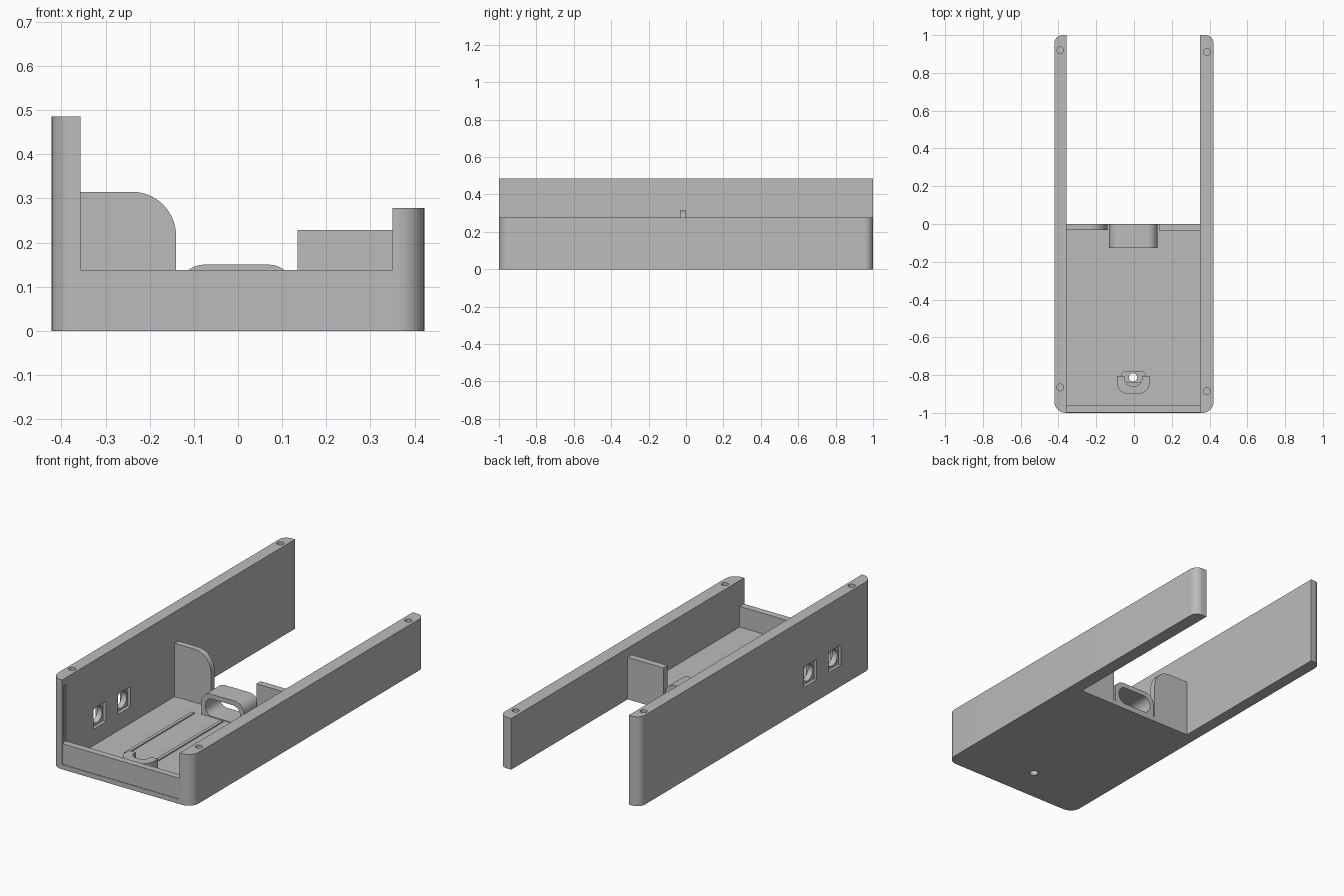
import bpy, bmesh, math
from mathutils import Vector

if "Cube" in bpy.data.objects:
    bpy.data.objects.remove(bpy.data.objects["Cube"], do_unlink=True)

grey = bpy.data.materials.new("plain_grey")
grey.use_nodes = True
COLOUR = (0.5, 0.5, 0.5, 1)
grey.diffuse_color = COLOUR
grey.node_tree.nodes["Principled BSDF"].inputs["Base Color"].default_value = COLOUR


def rounded(x0, y0, x1, y1, radii, steps=10):
    """Rectangle outline; radii go lower left, lower right, upper right, upper left."""
    corners = [(x0, y0, 1, 1), (x1, y0, -1, 1), (x1, y1, -1, -1), (x0, y1, 1, -1)]
    pts = []
    for i, ((x, y, sx, sy), r) in enumerate(zip(corners, radii)):
        if r == 0:
            pts.append((x, y))
            continue
        for k in range(steps + 1):
            a = math.pi + (i + k / steps) * math.pi / 2
            pts.append((x + sx * r + r * math.cos(a), y + sy * r + r * math.sin(a)))
    return pts


def extrude(name, outline, a, b, axis="Z"):
    """Prism from an outline; axis Z uses (x, y) points, axis Y uses (x, z) points."""
    place = (lambda p: (p[0], p[1], a)) if axis == "Z" else (lambda p: (p[0], a, p[1]))
    push = Vector((0, 0, b - a)) if axis == "Z" else Vector((0, b - a, 0))
    bm = bmesh.new()
    face = bm.faces.new([bm.verts.new(place(p)) for p in outline])
    new = bmesh.ops.extrude_face_region(bm, geom=[face])["geom"]
    bmesh.ops.translate(bm, vec=push, verts=[v for v in new if isinstance(v, bmesh.types.BMVert)])
    bmesh.ops.recalc_face_normals(bm, faces=bm.faces)
    mesh = bpy.data.meshes.new(name)
    bm.to_mesh(mesh)
    bm.free()
    ob = bpy.data.objects.new(name, mesh)
    bpy.context.collection.objects.link(ob)
    mesh.materials.append(grey)
    return ob


def box(name, x, y, z):
    return extrude(name, rounded(x[0], y[0], x[1], y[1], (0, 0, 0, 0)), *z)


def cylinder(name, centre, radius, depth, turn=0):
    bpy.ops.mesh.primitive_cylinder_add(vertices=32, radius=radius, depth=depth,
                                        location=centre, rotation=(0, turn, 0))
    ob = bpy.context.object
    ob.name = name
    ob.data.materials.append(grey)
    return ob


def cut(ob, cutters):
    for c in cutters:
        c.hide_render = True
        mod = ob.modifiers.new("cut", "BOOLEAN")
        mod.operation, mod.solver, mod.object = "DIFFERENCE", "EXACT", c
        bpy.context.view_layer.objects.active = ob
        bpy.ops.object.modifier_apply(modifier=mod.name)
        bpy.data.objects.remove(c, do_unlink=True)
    return ob


FLOOR = 0.026
IN_R, IN_L, OUT = -0.357, 0.35, 0.422
TALL, LOW, LIP = 0.485, 0.278, 0.138

# Side walls with rounded outer corners
tall = extrude("tall_wall", rounded(-OUT, -1, IN_R, 1, (0.06, 0, 0, 0.045)), 0, TALL)
low = extrude("low_wall", rounded(IN_L, -1, OUT, 1, (0, 0.06, 0.045, 0)), 0, LOW)

# Screw holes in the wall tops
cut(tall, [cylinder("hole", (-0.39, y, TALL), 0.018, 0.3) for y in (0.92, -0.865)])
cut(low, [cylinder("hole", (0.386, y, LOW), 0.018, 0.3) for y in (0.91, -0.885)])

# Two sockets: square recesses on both faces with a round hole between
for y in (-0.675, -0.465):
    span, height = (y - 0.054, y + 0.054), (0.115, 0.225)
    cut(tall, [box("recess", (-0.375, -0.3), span, height),
               box("recess", (-0.5, -0.405), span, height),
               cylinder("bore", (-0.39, y, 0.17), 0.045, 0.3, math.pi / 2)])

# Panel slot at the front of the tall wall
cut(tall, [box("slot", (-0.364, -0.3), (-0.985, -0.965), (LIP, 0.45))])

# Floor with a screw hole, and front lip
floor = box("floor", (IN_R, IN_L), (-1, 0), (0, FLOOR))
cut(floor, [cylinder("hole", (-0.005, -0.812, 0), 0.022, 0.3)])
box("front_lip", (IN_R, IN_L), (-0.997, -0.96), (FLOOR, LIP))

# Thin ribs along the floor
for i, x in enumerate((-0.172, 0, 0.172)):
    box(f"floor_rib_{i + 1}", (x - 0.009, x + 0.009), (-0.72, -0.14), (FLOOR, FLOOR + 0.006))

# Upright tabs at the open end of the floor
extrude("rounded_tab", rounded(IN_R, FLOOR, -0.14, 0.315, (0, 0, 0.1, 0)), -0.033, 0, "Y")
extrude("square_tab", rounded(0.135, FLOOR, IN_L, 0.228, (0, 0, 0, 0)), -0.036, 0, "Y")

# Hollow rounded holder between the tabs
holder = extrude("holder_loop", rounded(-0.132, 0.01, 0.125, 0.15, (0.02, 0.02, 0.055, 0.055)),
                 -0.126, 0, "Y")
cut(holder, [extrude("bore", rounded(-0.107, FLOOR + 0.004, 0.1, 0.125, [0.042] * 4),
                     -0.3, 0.2, "Y")])

# U-shaped clip around the floor hole
clip = extrude("u_clip", rounded(-0.09, -0.9, 0.082, -0.805, (0.06, 0.06, 0, 0)), FLOOR, 0.1)
cut(clip, [extrude("notch", rounded(-0.05, -0.858, 0.042, -0.7, (0.04, 0.04, 0, 0)), 0, 0.2)])
pad = extrude("clip_pad", rounded(-0.07, -0.84, 0.064, -0.78, (0, 0, 0.025, 0.025)), FLOOR, 0.034)
cut(pad, [cylinder("hole", (-0.005, -0.812, 0), 0.022, 0.3)])

# Smooth the curved faces, keep the edges sharp
bpy.ops.object.select_all(action="DESELECT")
for ob in (tall, low, floor, holder, clip, pad, bpy.data.objects["rounded_tab"]):
    ob.select_set(True)
    bpy.context.view_layer.objects.active = ob
bpy.ops.object.shade_smooth_by_angle(angle=math.radians(30))
